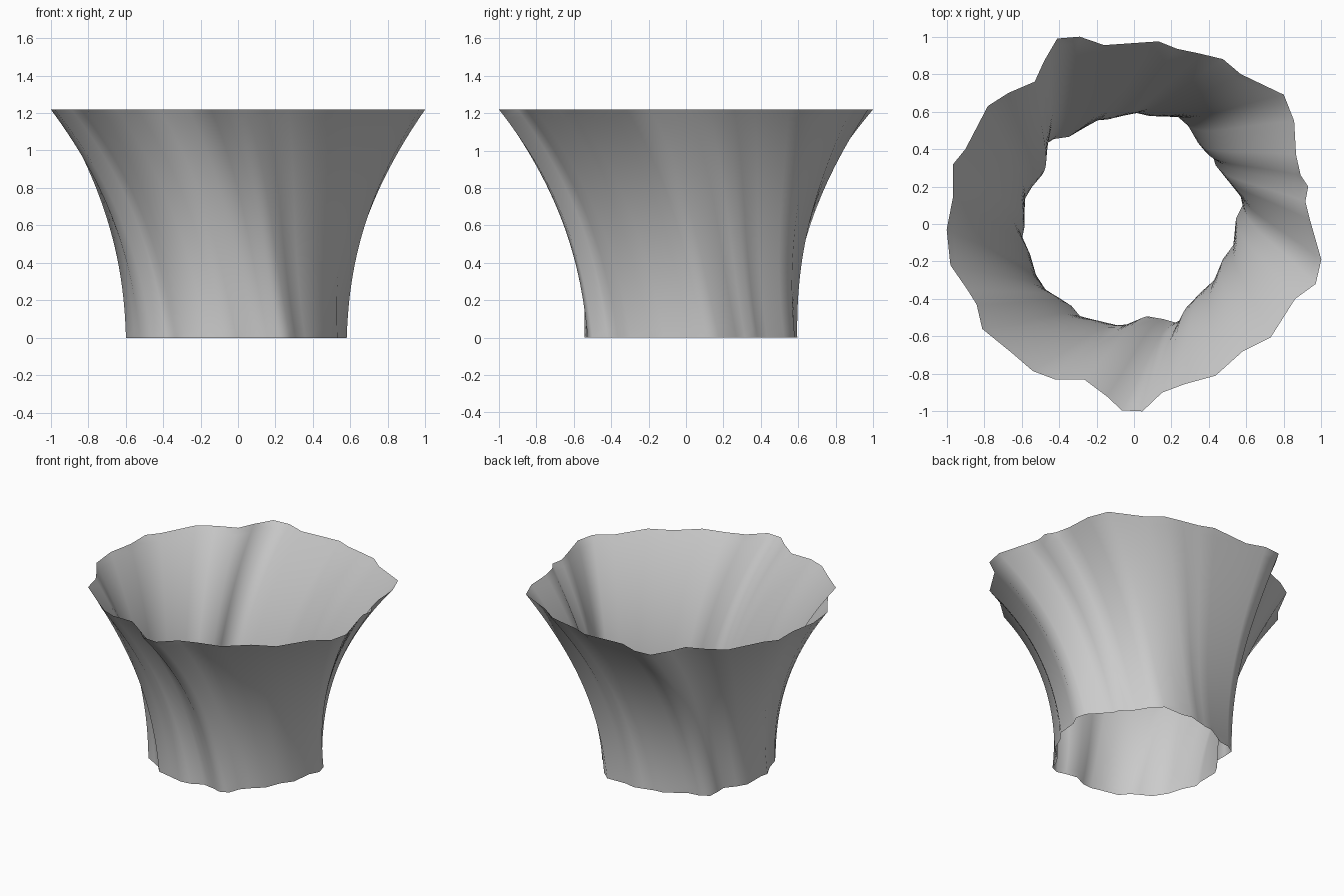
import bpy, bmesh
from math import radians
from mathutils import Vector, Matrix

if "Cube" in bpy.data.objects:
    bpy.data.objects.remove(bpy.data.objects["Cube"])

# Wavy rim outline; every lower ring is the same outline, shrunk and twisted
RIM = [(-.41, .99), (-.48, .87), (-.53, .76), (-.67, .70), (-.78, .63), (-.90, .40),
       (-.965, .32), (-.965, .15), (-1, -.03), (-.98, -.22), (-.89, -.35), (-.84, -.43),
       (-.81, -.56), (-.65, -.69), (-.54, -.785), (-.42, -.83), (-.265, -.83),
       (-.145, -.92), (-.065, -.995), (.045, -1), (.15, -.90), (.27, -.855),
       (.435, -.81), (.58, -.68), (.73, -.605), (.86, -.40), (.97, -.32), (1, -.19),
       (.94, .02), (.915, .12), (.93, .20), (.89, .26), (.865, .37), (.855, .55),
       (.80, .69), (.57, .80), (.475, .88), (.35, .91), (.23, .935), (.13, .975),
       (-.16, .955), (-.29, 1)]
HEIGHT, TWIST, BASE_SCALE, LEVELS = 1.22, radians(27), 0.585, 28
AXIS = Vector((-.025, .007))

# Flared open shell
bm = bmesh.new()
rings = []
for k in range(LEVELS + 1):
    t = k / LEVELS
    scale = BASE_SCALE + (1 - BASE_SCALE) * t ** 2.2
    rot = Matrix.Rotation(TWIST * (1 - t), 2)
    ring = []
    for p in RIM:
        q = AXIS + scale * (rot @ (Vector(p) - AXIS))
        ring.append(bm.verts.new((q.x, q.y, HEIGHT * t)))
    rings.append(ring)
n = len(RIM)
for a, b in zip(rings, rings[1:]):
    for i in range(n):
        j = (i + 1) % n
        bm.faces.new((a[i], a[j], b[j], b[i])).smooth = True
bmesh.ops.recalc_face_normals(bm, faces=bm.faces)

mesh = bpy.data.meshes.new("flared_shell")
bm.to_mesh(mesh)
bm.free()
shell = bpy.data.objects.new("flared_shell", mesh)
bpy.context.collection.objects.link(shell)
